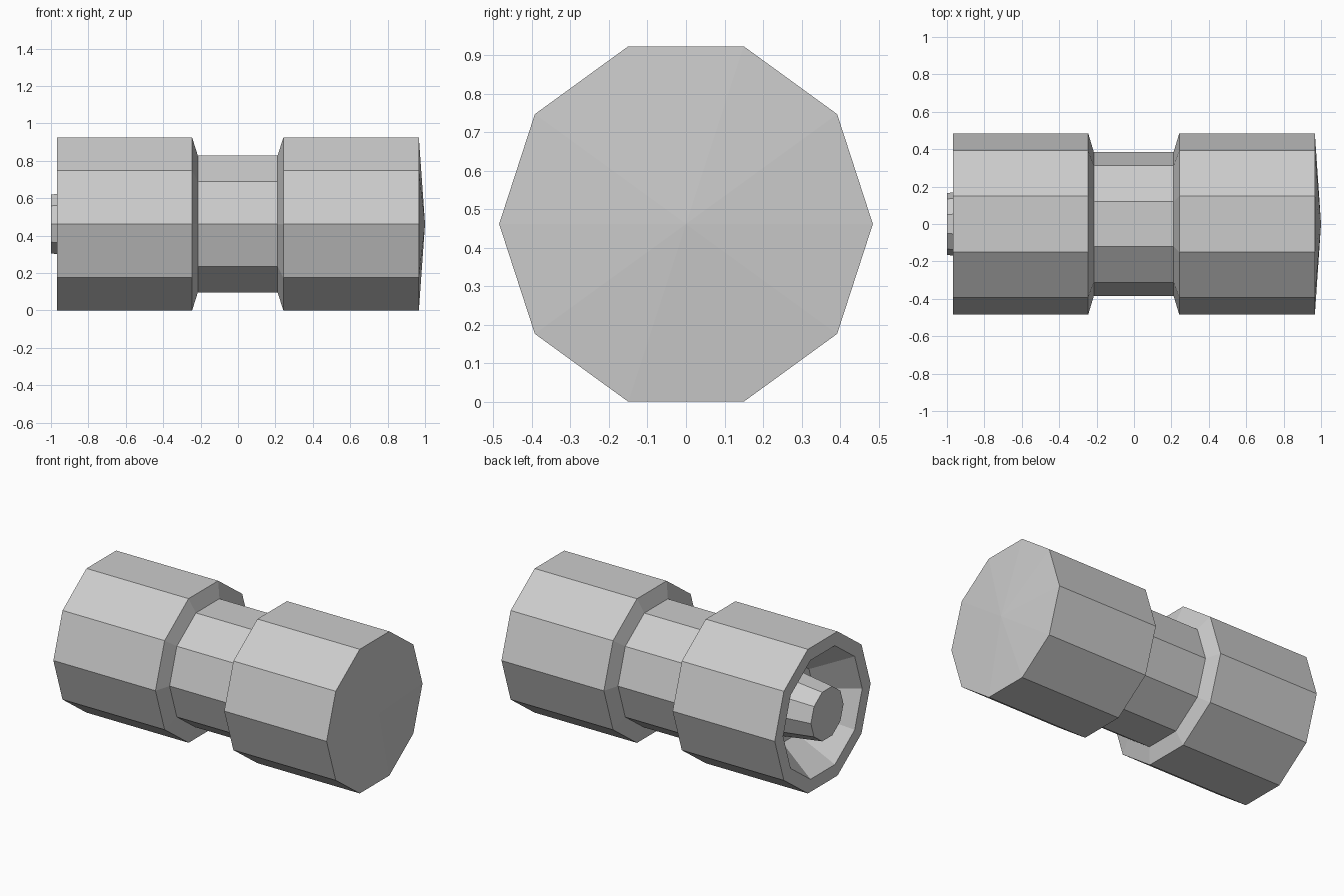
import bpy, bmesh
from math import cos, sin, tau

if "Cube" in bpy.data.objects:
    bpy.data.objects.remove(bpy.data.objects["Cube"])

SIDES = 10
AXIS_Z = 0.462


def lathe(name, profile):
    """Ten-sided turned part along x; profile is (x, radius), radius 0 is a tip."""
    bm = bmesh.new()
    rings = []
    for x, r in profile:
        if r == 0:
            rings.append([bm.verts.new((x, 0, 0))] * SIDES)
        else:
            rings.append([bm.verts.new((x, r * cos(tau * i / SIDES), r * sin(tau * i / SIDES)))
                          for i in range(SIDES)])
    for a, b in zip(rings, rings[1:]):
        for i in range(SIDES):
            j = (i + 1) % SIDES
            corners = list(dict.fromkeys((a[i], a[j], b[j], b[i])))
            bm.faces.new(corners)
    bmesh.ops.recalc_face_normals(bm, faces=bm.faces)
    mesh = bpy.data.meshes.new(name)
    bm.to_mesh(mesh)
    bm.free()
    obj = bpy.data.objects.new(name, mesh)
    obj.location.z = AXIS_Z
    bpy.context.collection.objects.link(obj)
    return obj


# One continuous spool: low cone cap, two drums, waist, recess and centre pin
lathe("spool_body", [
    (1.0, 0), (0.967, 0.485),                    # shallow cone cap
    (0.242, 0.485), (0.212, 0.385),              # right drum, chamfer
    (-0.215, 0.385), (-0.245, 0.485),            # waist, chamfer
    (-0.968, 0.485), (-0.968, 0.40),             # left drum, end rim
    (-0.735, 0.24), (-0.735, 0.20),              # tapered recess
    (-1.0, 0.165), (-1.0, 0),                    # centre pin
])
